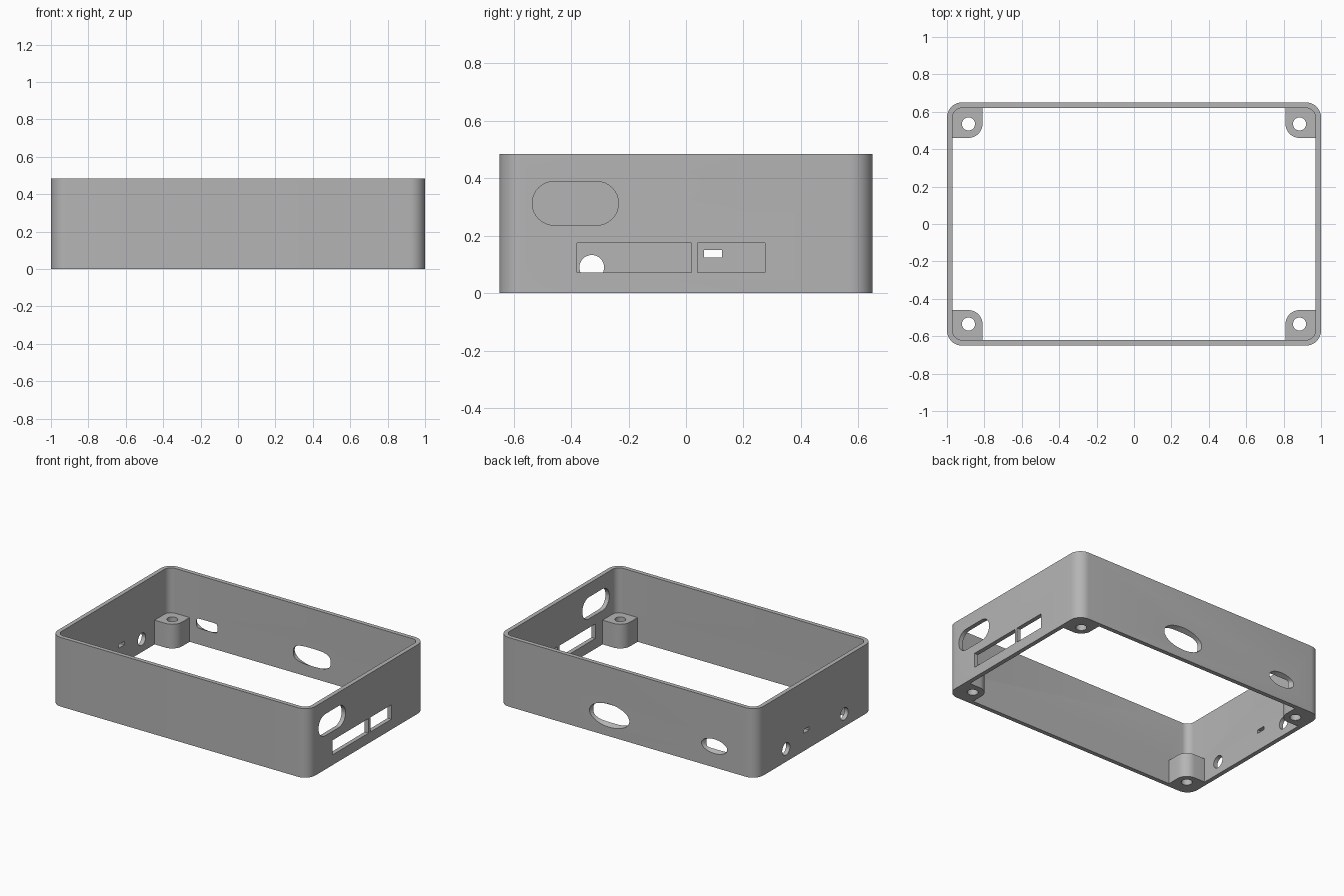
import bpy
import bmesh
from math import sin, cos, pi, copysign

if "Cube" in bpy.data.objects:
    bpy.data.objects.remove(bpy.data.objects["Cube"], do_unlink=True)

grey = bpy.data.materials.new("light_grey")
grey.use_nodes = True
grey.diffuse_color = (0.46, 0.46, 0.46, 1)
grey.node_tree.nodes["Principled BSDF"].inputs["Base Color"].default_value = (0.46, 0.46, 0.46, 1)

HX, HY, HEIGHT, WALL = 1.0, 0.65, 0.485, 0.03


def loft(name, rings):
    """Closed solid through rings of matching points."""
    bm = bmesh.new()
    loops = [[bm.verts.new(p) for p in ring] for ring in rings]
    n = len(loops[0])
    for a, b in zip(loops, loops[1:]):
        for i in range(n):
            j = (i + 1) % n
            bm.faces.new((a[i], a[j], b[j], b[i]))
    bm.faces.new(loops[0])
    bm.faces.new(loops[-1])
    bmesh.ops.recalc_face_normals(bm, faces=bm.faces)
    mesh = bpy.data.meshes.new(name)
    bm.to_mesh(mesh)
    bm.free()
    mesh.materials.append(grey)
    obj = bpy.data.objects.new(name, mesh)
    bpy.context.collection.objects.link(obj)
    return obj


def combine(body, tool, operation):
    mod = body.modifiers.new("combine", 'BOOLEAN')
    mod.operation, mod.object, mod.solver = operation, tool, 'EXACT'
    bpy.context.view_layer.objects.active = body
    bpy.ops.object.modifier_apply(modifier=mod.name)
    bpy.data.objects.remove(tool, do_unlink=True)


def arc(cx, cy, r, start, end, steps=8):
    return [(cx + r * cos(start + (end - start) * i / steps),
             cy + r * sin(start + (end - start) * i / steps)) for i in range(steps + 1)]


def rounded_rect(hx, hy, r, cx=0, cy=0):
    pts = []
    for k, (sx, sy) in enumerate(((1, 1), (-1, 1), (-1, -1), (1, -1))):
        pts += arc(cx + sx * (hx - r), cy + sy * (hy - r), r, k * pi / 2, (k + 1) * pi / 2)
    return pts


def circle(r, cx, cy, n=32):
    return [(cx + r * cos(2 * pi * i / n), cy + r * sin(2 * pi * i / n)) for i in range(n)]


def rect(a0, a1, b0, b1):
    return [(a0, b0), (a1, b0), (a1, b1), (a0, b1)]


def prism(name, pts, z0, z1):
    return loft(name, [[(x, y, z) for x, y in pts] for z in (z0, z1)])


def side_cutter(pts, x0, x1):
    return loft("side_cutter", [[(x, y, z) for y, z in pts] for x in (x0, x1)])


def superellipse(cx, cz, a, b, power, n=48):
    pts = []
    for i in range(n):
        t = 2 * pi * (i + 0.5) / n
        c, s = cos(t), sin(t)
        pts.append((cx + a * copysign(abs(c) ** power, c), cz + b * copysign(abs(s) ** power, s)))
    return pts


# Rounded frame, open at top and bottom
body = prism("enclosure_frame", rounded_rect(HX, HY, 0.08), 0, HEIGHT)
combine(body, prism("cavity", rounded_rect(HX - WALL, HY - WALL, 0.05), -0.1, 0.6), 'DIFFERENCE')

# Corner screw posts with through holes
post = [(0.985, 0.46)] + arc(0.885, 0.535, 0.075, 1.5 * pi, pi)
post += [(0.81, 0.635)] + arc(0.92, 0.57, 0.065, pi / 2, 0, 6)
for sx in (1, -1):
    for sy in (1, -1):
        combine(body, prism("post", [(sx * x, sy * y) for x, y in post], 0, 0.17), 'UNION')
        combine(body, prism("screw_hole", circle(0.035, sx * 0.885, sy * 0.535), -0.1, 0.3), 'DIFFERENCE')

# Left wall: one long round opening and two rectangular ports
for shape in (rounded_rect(0.15, 0.076, 0.0755, -0.385, 0.313),
              rect(-0.38, 0.02, 0.072, 0.174),
              rect(0.04, 0.275, 0.072, 0.174)):
    combine(body, side_cutter(shape, 0.9, 1.1), 'DIFFERENCE')

# Right wall: two round holes and a small slot
for shape in (circle(0.043, -0.328, 0.09), circle(0.043, 0.318, 0.09),
              rect(0.062, 0.125, 0.125, 0.15)):
    combine(body, side_cutter(shape, -1.1, -0.9), 'DIFFERENCE')

# Back wall: flared plug openings, oval outside and squarer inside
for cx, cz, outer, inner, power in ((0.14, 0.145, (0.155, 0.081), (0.145, 0.062), 0.65),
                                    (-0.675, 0.148, (0.1, 0.05), (0.08, 0.034), 0.3)):
    wide = superellipse(cx, cz, *outer, 1)
    narrow = superellipse(cx, cz, *inner, power)
    rings = [(narrow, 0.56), (narrow, HY - WALL), (wide, HY), (wide, 0.72)]
    combine(body, loft("plug_cutter", [[(x, y, z) for x, z in pts] for pts, y in rings]), 'DIFFERENCE')

# Smooth rounded corners, keep edges crisp
bpy.ops.object.select_all(action='DESELECT')
body.select_set(True)
bpy.context.view_layer.objects.active = body
bpy.ops.object.shade_smooth_by_angle(angle=pi / 6)
